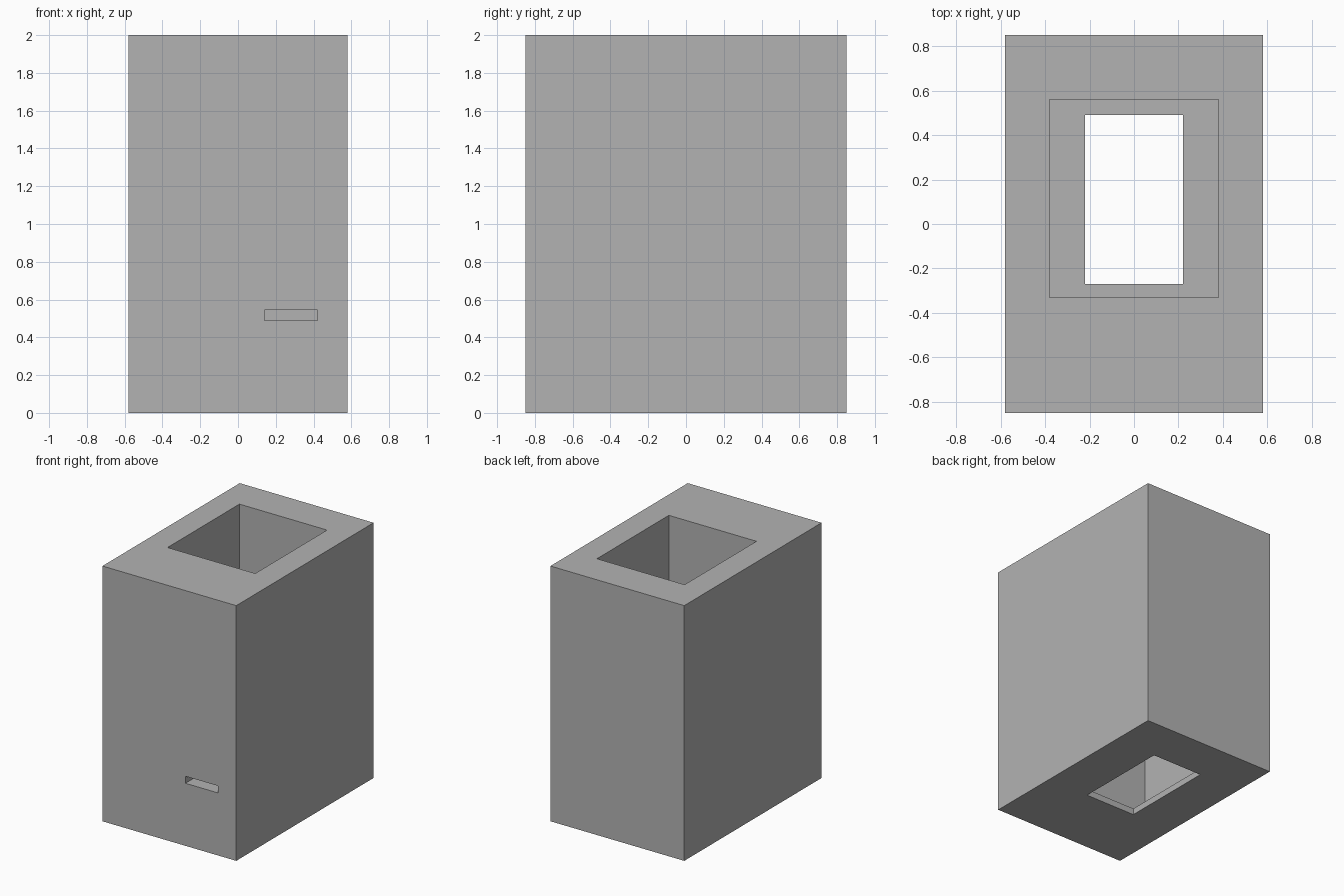
import bpy
from mathutils import Vector

cube = bpy.data.objects.get("Cube")
if cube:
    bpy.data.objects.remove(cube, do_unlink=True)

grey = bpy.data.materials.new("plain grey")
grey.use_nodes = True
colour = (0.45, 0.45, 0.45, 1)
grey.diffuse_color = colour
grey.node_tree.nodes["Principled BSDF"].inputs["Base Color"].default_value = colour


def box(name, low, high):
    """Axis-aligned box between two corners."""
    low, high = Vector(low), Vector(high)
    bpy.ops.mesh.primitive_cube_add(size=1, location=(low + high) / 2)
    obj = bpy.context.object
    obj.name = name
    obj.scale = high - low
    bpy.ops.object.transform_apply(location=True, rotation=False, scale=True)
    obj.data.materials.append(grey)
    return obj


def cut(target, cutter):
    """Subtract the cutter from the target, then discard it."""
    cutter.hide_render = True
    mod = target.modifiers.new(cutter.name, "BOOLEAN")
    mod.operation = "DIFFERENCE"
    mod.solver = "EXACT"
    mod.object = cutter
    bpy.context.view_layer.objects.active = target
    bpy.ops.object.modifier_apply(modifier=mod.name)
    bpy.data.objects.remove(cutter, do_unlink=True)


# Solid block
housing = box("housing", (-0.58, -0.85, 0), (0.58, 0.85, 2))

# Wide shaft open at the top, leaving a thin ledge at the bottom
cut(housing, box("shaft", (-0.38, -0.33, 0.05), (0.38, 0.56, 2.2)))

# Narrower opening through the ledge
cut(housing, box("floor_opening", (-0.22, -0.27, -0.2), (0.22, 0.49, 0.2)))

# Shallow slot in the front face
cut(housing, box("front_slot", (0.14, -1, 0.49), (0.42, -0.6, 0.545)))
